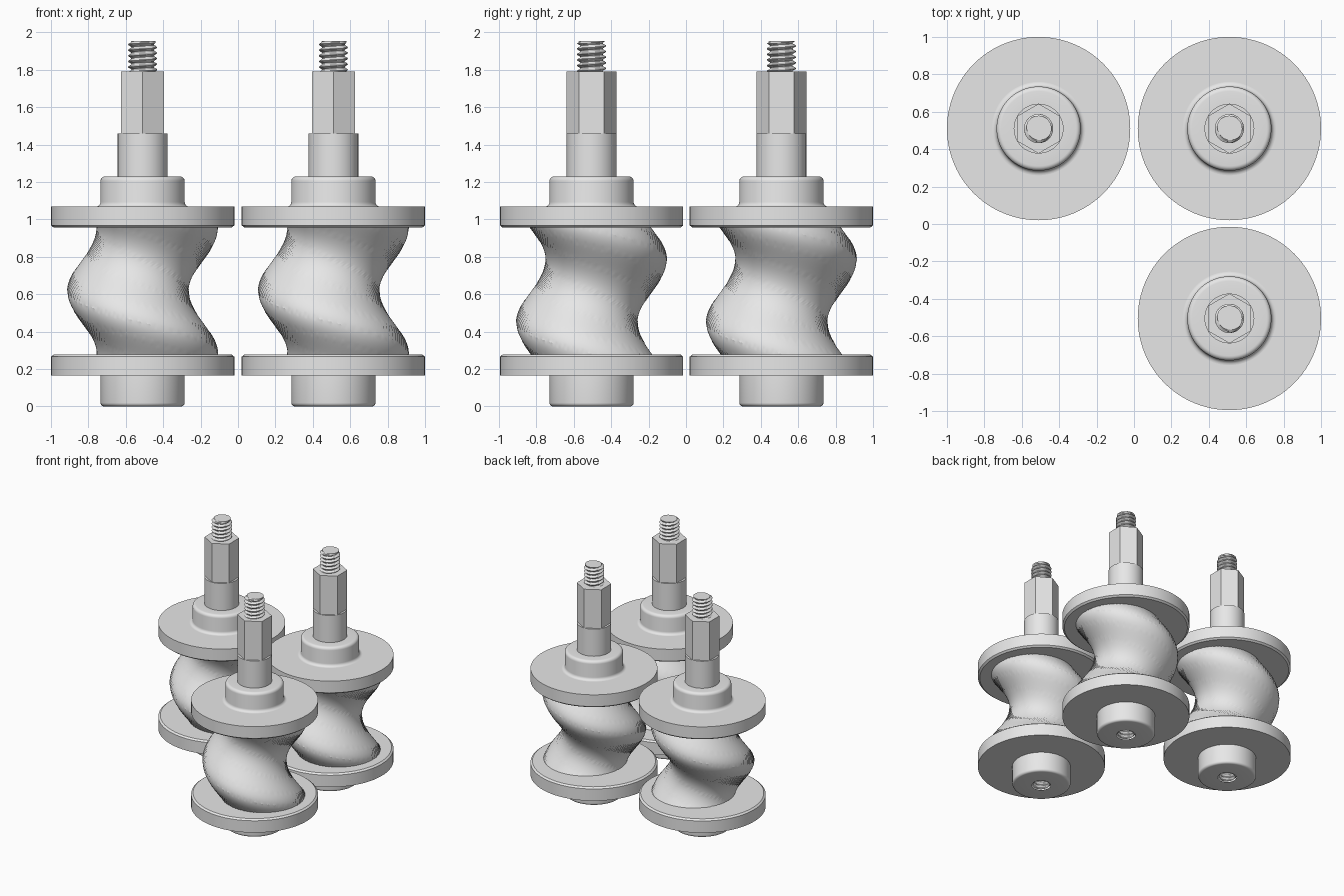
import bpy, bmesh, math

if "Cube" in bpy.data.objects:
    bpy.data.objects.remove(bpy.data.objects["Cube"])

TAU = 2 * math.pi
CENTRES = [(-0.51, 0.51), (0.51, 0.51), (0.51, -0.505)]

grey = bpy.data.materials.new("plain grey")
grey.diffuse_color = (0.8, 0.8, 0.8, 1)
grey.use_nodes = True
grey.node_tree.nodes["Principled BSDF"].inputs["Base Color"].default_value = grey.diffuse_color


def lathe_grid(bm, rows, n, point, cap_bottom=True, cap_top=True):
    """Wrap rows of n points into a tube; point(row, angle, index) gives a position."""
    grid = [[bm.verts.new(point(j, TAU * i / n, i)) for i in range(n)] for j in range(rows)]
    for a, b in zip(grid, grid[1:]):
        for i in range(n):
            k = (i + 1) % n
            bm.faces.new((a[i], a[k], b[k], b[i]))
    if cap_bottom:
        bm.faces.new(grid[0][::-1])
    if cap_top:
        bm.faces.new(grid[-1])


def finish(name, bm):
    """Turn a bmesh into one smooth shaded object per roller."""
    mesh = bpy.data.meshes.new(name)
    bm.to_mesh(mesh)
    bm.free()
    mesh.materials.append(grey)
    first = bpy.data.objects.new(name, mesh)
    bpy.context.collection.objects.link(first)
    bpy.ops.object.select_all(action='DESELECT')
    first.select_set(True)
    bpy.context.view_layer.objects.active = first
    bpy.ops.object.shade_smooth_by_angle(angle=math.radians(30))
    for k, (x, y) in enumerate(CENTRES):
        ob = first if k == 0 else first.copy()
        if k:
            bpy.context.collection.objects.link(ob)
        ob.location = (x, y, 0)


def revolve(name, profile, n=96, cap_bottom=True):
    bm = bmesh.new()
    lathe_grid(bm, len(profile), n, lambda j, a, i: (
        profile[j][0] * math.cos(a), profile[j][0] * math.sin(a), profile[j][1]), cap_bottom)
    finish(name, bm)


def arc(cx, cz, r, start, end, steps=5):
    """Rounded profile corner, angles in degrees."""
    return [(cx + r * math.cos(math.radians(start + (end - start) * s / steps)),
             cz + r * math.sin(math.radians(start + (end - start) * s / steps)))
            for s in range(steps + 1)]


def thread(name, z0, z1, root, crest, pitch, flip=False):
    """Helical ridge on a rod, or on the wall of a hole when flipped."""
    bm = bmesh.new()
    rows = int((z1 - z0) / pitch * 6) + 1

    def point(j, a, i):
        z = z0 + (z1 - z0) * j / (rows - 1)
        wave = abs(((z / pitch - a / TAU) % 1) * 2 - 1)
        r = root + (crest - root) * min(1, max(0, wave * 1.5 - 0.25))
        if not flip and z > z1 - 0.012:
            r = min(r, 0.069)
        return (r * math.cos(a), r * math.sin(a), z)

    lathe_grid(bm, rows, 48, point, cap_bottom=False)
    if flip:
        bmesh.ops.reverse_faces(bm, faces=bm.faces[:])
    finish(name, bm)


# lower hub and flange, open in the middle for the threaded hole
revolve("lower_flange", [(0.072, 0.0)] + arc(0.205, 0.02, 0.02, -90, 0)
        + [(0.225, 0.165), (0.49, 0.165), (0.49, 0.266), (0.475, 0.278)], cap_bottom=False)
thread("threaded_hole", 0.0, 0.2, 0.06, 0.072, 0.03, flip=True)

# upper flange, hub with fillets, and round shaft
revolve("upper_flange", [(0.475, 0.956), (0.49, 0.968), (0.49, 1.068), (0.25, 1.068)]
        + arc(0.25, 1.093, 0.025, 270, 180) + arc(0.2, 1.205, 0.025, 0, 90)
        + [(0.133, 1.23), (0.133, 1.46)])

# hexagonal drive, corners facing front and back
bm = bmesh.new()
lathe_grid(bm, 2, 6, lambda j, a, i: (0.133 * math.sin(-a), 0.133 * math.cos(a), (1.455, 1.79)[j]))
finish("hex_drive", bm)

# threaded stud on top
thread("threaded_stud", 1.785, 1.955, 0.06, 0.078, 0.03)

# twisted eccentric roller with three finely knurled helical bands
ROWS, SIDES = 58, 150
bm = bmesh.new()


def roller_point(j, a, i):
    z = 0.27 + 0.695 * j / (ROWS - 1)
    turn = -TAU * (z - 0.28) / 0.67
    r = 0.323
    if math.cos(3 * (a - turn) - 1.6) > 0:
        r += 0.003 if (i + j) % 2 else -0.003
    return (0.078 * math.cos(turn) + r * math.cos(a),
            0.078 * math.sin(turn) + r * math.sin(a), z)


lathe_grid(bm, ROWS, SIDES, roller_point)
finish("twisted_roller", bm)
